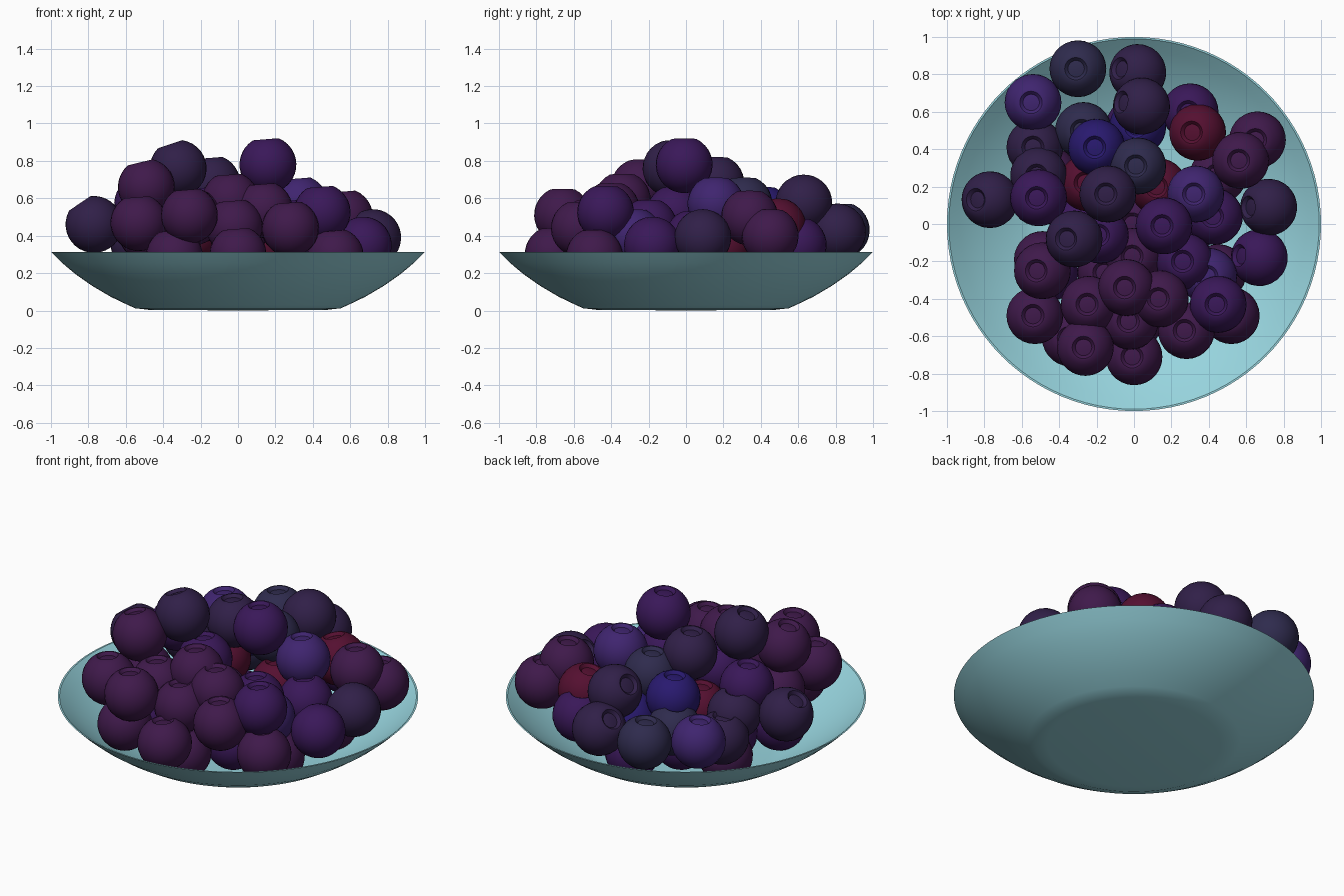
import bpy, bmesh, math
from mathutils import Vector

if "Cube" in bpy.data.objects:
    bpy.data.objects.remove(bpy.data.objects["Cube"])

def material(name, rgb):
    m = bpy.data.materials.new(name)
    m.diffuse_color = (*rgb, 1)
    m.use_nodes = True
    m.node_tree.nodes["Principled BSDF"].inputs["Base Color"].default_value = m.diffuse_color
    return m

def lathe(name, profile, segs, mat):
    """Spin an (r, z) profile round z; end points on the axis are merged."""
    bm = bmesh.new()
    vs = [bm.verts.new((r, 0, z)) for r, z in profile]
    es = [bm.edges.new(p) for p in zip(vs, vs[1:])]
    bmesh.ops.spin(bm, geom=vs + es, axis=(0, 0, 1), cent=(0, 0, 0),
                   angle=2 * math.pi, steps=segs)
    bmesh.ops.remove_doubles(bm, verts=bm.verts, dist=1e-4)
    bmesh.ops.recalc_face_normals(bm, faces=bm.faces)
    me = bpy.data.meshes.new(name)
    bm.to_mesh(me)
    bm.free()
    me.materials.append(mat)
    me.shade_smooth()
    me.set_sharp_from_angle(angle=math.radians(35))
    return me

def place(name, mesh, loc=(0, 0, 0)):
    ob = bpy.data.objects.new(name, mesh)
    bpy.context.collection.objects.link(ob)
    ob.location = loc
    return ob

# Shallow bowl: outer wall up to a thin rim, then back down inside
bowl_profile = [(0, 0), (0.48, 0.004), (0.55, 0.012), (0.59, 0.03), (0.68, 0.073),
                (0.78, 0.132), (0.87, 0.195), (0.94, 0.254), (1, 0.313),
                (0.99, 0.313), (0.93, 0.261), (0.86, 0.205), (0.77, 0.144),
                (0.67, 0.085), (0.58, 0.042), (0.54, 0.026), (0.47, 0.018), (0, 0.016)]
place("bowl", lathe("bowl", bowl_profile, 96, material("teal_glaze", (0.31, 0.66, 0.73))))

# Berry: sphere with a sunken crown on top
R = 0.152
berry_profile = [(R * math.sin(a), -R * math.cos(a))
                 for a in (math.radians(153) * i / 14 for i in range(15))]
berry_profile += [(0.060, 0.136), (0.052, 0.128), (0.044, 0.119), (0.024, 0.122), (0, 0.123)]
colours = {"purple": (0.042, 0.009, 0.10), "plum": (0.05, 0.01, 0.07),
           "violet": (0.05, 0.018, 0.16), "ink": (0.03, 0.014, 0.065),
           "slate": (0.028, 0.024, 0.075), "blue": (0.022, 0.01, 0.16),
           "red": (0.09, 0.005, 0.03)}
berry = {k: lathe("berry_" + k, berry_profile, 28, material(k, c)) for k, c in colours.items()}

# Visible berries: x, y, z by colour
spots = {
    "slate": [(-.30, .83, .43), (.02, .31, .57), (-.27, .50, .38)],
    "blue": [(-.20, .41, .52), (.02, .52, .38)],
    "red": [(.34, .49, .45), (.13, .20, .35), (-.25, .22, .40)],
    "violet": [(-.54, .65, .43), (.33, .16, .57), (.40, -.28, .40)],
    "ink": [(.02, .81, .42), (.04, .63, .575), (-.14, .16, .68), (-.32, -.08, .76),
            (-.53, .41, .36), (-.51, .26, .45), (.72, .09, .39), (-.77, .13, .46)],
    "purple": [(-.51, .14, .57), (.67, -.18, .35), (.16, -.01, .78), (.45, -.43, .525),
               (.27, -.20, .45), (.30, .60, .35), (-.18, -.06, .52), (.43, .04, .39)],
    "plum": [(.66, .45, .40), (.57, .34, .50), (-.49, -.25, .66), (-.49, -.19, .42),
             (-.53, -.49, .47), (-.24, -.43, .50), (-.04, -.34, .59), (.14, -.40, .54),
             (.52, -.49, .29), (.28, -.57, .44), (0, -.71, .30), (-.26, -.66, .51),
             (-.34, -.61, .29), (-.02, -.52, .45)],
}
# Sideways lean of the crown for berries that are tipped over
lean = {(-.77, .13): (-.07, 0), (.02, .81): (-.09, .02), (.04, .63): (-.10, .02),
        (.67, -.18): (-.10, .01), (.72, .09): (-.10, 0), (-.32, -.08): (-.04, 0),
        (-.49, -.25): (-.03, 0), (.34, .49): (-.03, 0)}

placed = []
def add_berry(name, colour, p):
    ob = place(name, berry[colour], p)
    dx, dy = lean.get((p[0], p[1]), (-.01, 0))
    up = Vector((dx, dy, math.sqrt(0.125 ** 2 - dx * dx - dy * dy))).normalized()
    ob.rotation_euler = Vector((0, 0, 1)).rotation_difference(up).to_euler()
    placed.append(Vector(p))

for colour, pts in spots.items():
    for i, p in enumerate(pts):
        add_berry(f"berry_{colour}_{i + 1}", colour, p)

# Buried berries: staggered layers that support the heap
n = 0
for z, reach, shift in ((0.17, 0.60, 0), (0.41, 0.42, 0.15)):
    for row in range(-3, 4):
        for col in range(-3, 4):
            p = Vector((0.3 * col + 0.15 * (row % 2) + shift, 0.26 * row + shift * 0.58, z))
            gap = (p.xy - Vector((.2, .37))).length > .17
            if p.xy.length < reach and gap and all((p - q).length > 0.2 for q in placed):
                n += 1
                add_berry(f"buried_berry_{n}", ("purple", "plum")[n % 2], tuple(p))
